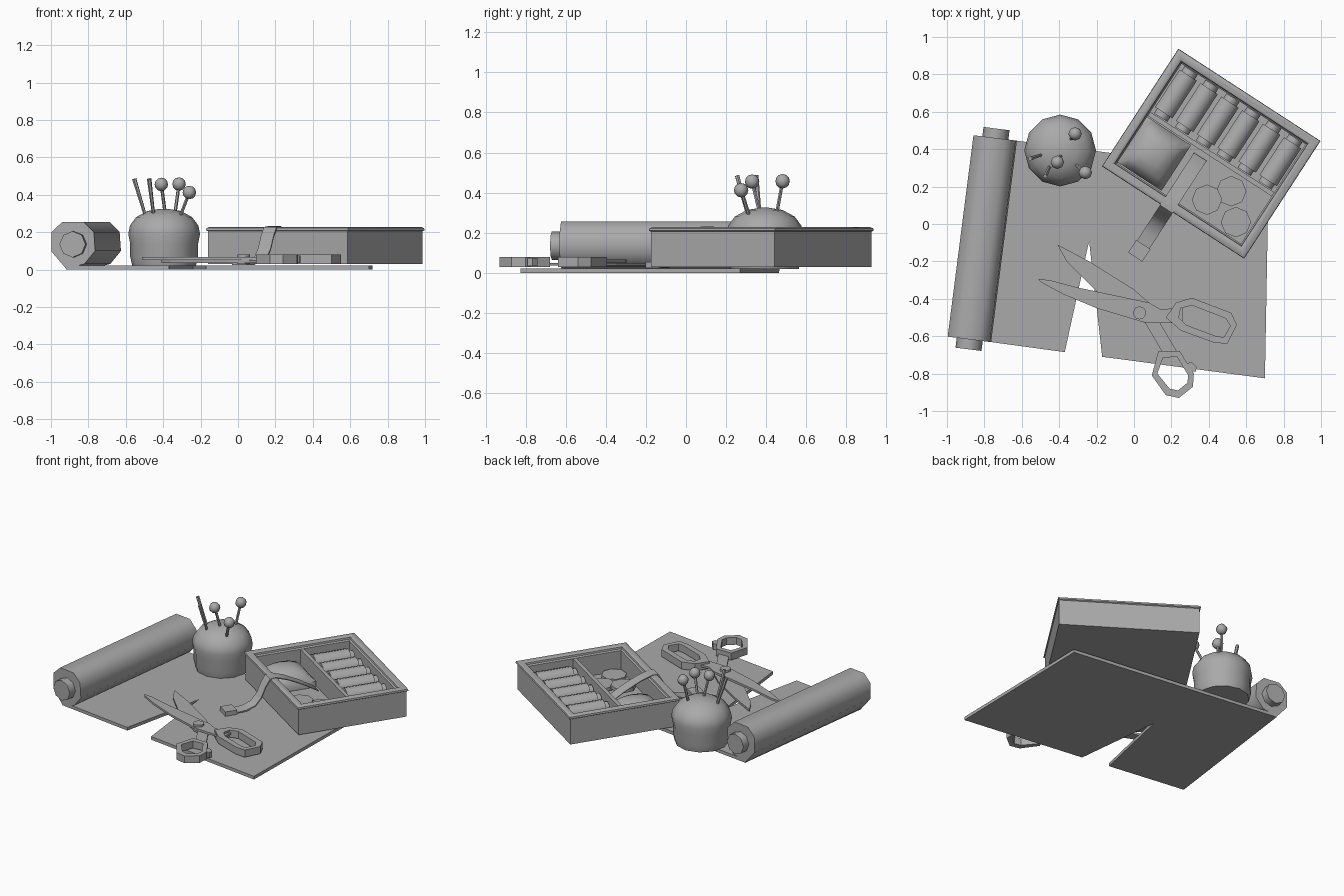
import bpy, bmesh, math
from mathutils import Matrix, Vector

cube = bpy.data.objects.get("Cube")
if cube:
    bpy.data.objects.remove(cube, do_unlink=True)

grey = bpy.data.materials.new("plain_grey")
grey.use_nodes = True
COLOR = (0.4, 0.4, 0.4, 1)
grey.diffuse_color = COLOR
grey.node_tree.nodes["Principled BSDF"].inputs["Base Color"].default_value = COLOR

# Local frame of the turned sewing box
BOX = Matrix.Translation((0.413, 0.376, 0)) @ Matrix.Rotation(math.radians(-33), 4, 'Z')
WORLD = Matrix.Identity(4)


def finish(name, bm, matrix=WORLD, smooth=None):
    bmesh.ops.recalc_face_normals(bm, faces=bm.faces)
    mesh = bpy.data.meshes.new(name)
    bm.to_mesh(mesh)
    bm.free()
    obj = bpy.data.objects.new(name, mesh)
    obj.matrix_world = matrix
    mesh.materials.append(grey)
    bpy.context.collection.objects.link(obj)
    if smooth:
        bpy.ops.object.select_all(action='DESELECT')
        obj.select_set(True)
        bpy.context.view_layer.objects.active = obj
        bpy.ops.object.shade_smooth_by_angle(angle=math.radians(smooth))
    return obj


def loft(name, loops, matrix=WORLD, smooth=None, closed=False):
    """Skin equal-length loops; cap the ends, or join last to first."""
    bm = bmesh.new()
    rings = [[bm.verts.new(p) for p in loop] for loop in loops]
    n = len(rings[0])
    pairs = list(zip(rings, rings[1:]))
    if closed:
        pairs.append((rings[-1], rings[0]))
    else:
        bm.faces.new(rings[0])
        bm.faces.new(rings[-1])
    for a, b in pairs:
        for i in range(n):
            j = (i + 1) % n
            bm.faces.new((a[i], a[j], b[j], b[i]))
    return finish(name, bm, matrix, smooth)


def slab(name, pts, z0, z1, matrix=WORLD):
    return loft(name, [[(x, y, z) for x, y in pts] for z in (z0, z1)], matrix)


def block(name, u0, u1, v0, v1, z0, z1, matrix=WORLD):
    return slab(name, [(u0, v0), (u1, v0), (u1, v1), (u0, v1)], z0, z1, matrix)


def rod(name, a, b, r, sides=8, r2=None, matrix=WORLD, smooth=50):
    a, b = Vector(a), Vector(b)
    bm = bmesh.new()
    turn = (b - a).to_track_quat('Z', 'Y').to_matrix().to_4x4()
    bmesh.ops.create_cone(bm, cap_ends=True, segments=sides, radius1=r,
                          radius2=r if r2 is None else r2, depth=(b - a).length,
                          matrix=Matrix.Translation((a + b) / 2) @ turn)
    return finish(name, bm, matrix, smooth)


def ring(name, inner, outer, z0, z1):
    def lift(pts, z):
        return [(x, y, z) for x, y in pts]
    return loft(name, [lift(outer, z0), lift(outer, z1), lift(inner, z1), lift(inner, z0)],
                closed=True)


# Cloth sheet with a cut wedge
slab("cloth_sheet", [(-0.92, -0.61), (-0.37, -0.685), (-0.24, -0.09), (-0.17, -0.71),
                     (0.70, -0.825), (0.72, 0.27), (-0.78, 0.465)], 0, 0.022)

# Rolled end of the cloth, its lower corner running into the sheet
profile = [(-0.117, 0.2), (-0.06, 0.255), (0.055, 0.255), (0.11, 0.2),
           (0.117, 0.1), (0.06, 0.03), (-0.04, 0.005), (-0.117, 0.095)]
ends = [(-0.88, -0.617), (-0.742, 0.46)]
loft("cloth_roll", [[(cx + 0.993 * x, cy - 0.125 * x, z) for x, z in profile]
                    for cx, cy in ends], smooth=50)
rod("roll_core", (-0.885, -0.67, 0.135), (-0.735, 0.51, 0.135), 0.07)

# Pincushion
outline = [(0.17, 0.02), (0.182, 0.07), (0.182, 0.14), (0.192, 0.19), (0.183, 0.235),
           (0.15, 0.28), (0.09, 0.313), (0.02, 0.325)]
loft("pincushion", [[(-0.395 + r * math.cos(a), 0.393 + r * math.sin(a), z)
                     for a in (math.tau * i / 12 for i in range(12))]
                    for r, z in outline], smooth=60)

# Pins with ball heads, and two needles
pins = [((-0.388, 0.37, 0.29), (-0.41, 0.33, 0.455)),
        ((-0.34, 0.45, 0.28), (-0.315, 0.482, 0.457)),
        ((-0.315, 0.32, 0.27), (-0.26, 0.275, 0.412))]
for foot, head in pins:
    rod("pin_shaft", foot, head, 0.009, 6)
    bm = bmesh.new()
    bmesh.ops.create_uvsphere(bm, u_segments=8, v_segments=6, radius=0.036,
                              matrix=Matrix.Translation(head))
    finish("pin_head", bm, smooth=60)
rod("needle", (-0.493, 0.37, 0.28), (-0.555, 0.35, 0.485), 0.008, 6, 0.012)
rod("needle", (-0.45, 0.31, 0.28), (-0.475, 0.255, 0.485), 0.008, 6, 0.012)

# Sewing box shell: outside, rounded rim, inside walls, floor
steps = [(0, 0.03), (0, 0.205), (-0.008, 0.21), (-0.006, 0.222), (0.006, 0.228),
         (0.028, 0.228), (0.04, 0.22), (0.042, 0.208), (0.05, 0.2), (0.05, 0.06)]
loft("sewing_box", [[(sx * (0.445 - d), sy * (0.367 - d), z)
                     for sx, sy in ((-1, -1), (1, -1), (1, 1), (-1, 1))]
                    for d, z in steps], BOX, 35)
block("box_divider", -0.4, 0.4, -0.015, 0.01, 0.06, 0.2, BOX)

# Thread spools
for i in range(6):
    u = -0.332 + i * 0.133
    rod("spool_core", (u, 0.015, 0.12), (u, 0.315, 0.12), 0.042, 8, matrix=BOX)
    rod("spool_thread", (u, 0.045, 0.12), (u, 0.285, 0.12), 0.058, 10, matrix=BOX)

# Puffed fabric pad
N = 6
bm = bmesh.new()
bmesh.ops.create_grid(bm, x_segments=N, y_segments=N, size=1)
for v in bm.verts:
    x, y = v.co.x, v.co.y
    v.co = (-0.255 + 0.14 * x, -0.166 + 0.145 * y,
            0.1 + 0.085 * math.sqrt((1 - x * x) * (1 - y * y)))
rim = [e for e in bm.edges if e.is_boundary]
skirt = bmesh.ops.extrude_edge_only(bm, edges=rim)["geom"]
for v in skirt:
    if isinstance(v, bmesh.types.BMVert):
        v.co.z = 0.06
finish("fabric_pad", bm, BOX, 50)

# Measuring tape hanging over the rim, with an end tab
path = [(-0.05, 0.09), (-0.15, 0.15), (-0.26, 0.205), (-0.34, 0.232), (-0.38, 0.228),
        (-0.41, 0.18), (-0.44, 0.11), (-0.48, 0.062), (-0.54, 0.04), (-0.62, 0.034)]
loft("measuring_tape", [[(-0.08, v, z), (0, v, z), (0, v + 0.004, z - 0.008),
                         (-0.08, v + 0.004, z - 0.008)] for v, z in path], BOX, 40)
block("tape_end_tab", -0.085, 0.005, -0.685, -0.605, 0.024, 0.055, BOX)

# Buttons
for x, y, z in ((0.39, 0.13, 0.08), (0.52, 0.175, 0.068), (0.545, 0.01, 0.062)):
    rod("button", (x, y, z), (x, y, z + 0.025), 0.081, 8)

# Scissor blades with their shanks
slab("blade_upper", [(-0.51, -0.295), (-0.45, -0.3), (-0.3, -0.34), (0.08, -0.42),
                     (0.14, -0.455), (0.26, -0.45), (0.26, -0.53), (0.12, -0.53),
                     (0.05, -0.525), (-0.2, -0.45), (-0.38, -0.375), (-0.5, -0.31)],
     0.052, 0.066)
slab("blade_lower", [(-0.41, -0.11), (-0.24, -0.2), (0.0, -0.35), (0.09, -0.43),
                     (0.14, -0.53), (0.24, -0.7), (0.16, -0.7), (0.06, -0.53),
                     (-0.05, -0.47), (-0.2, -0.36), (-0.36, -0.2)], 0.036, 0.05)
rod("pivot_screw", (0.03, -0.475, 0.03), (0.03, -0.475, 0.08), 0.035, 10)

# Scissor handles
ring("handle_large",
     [(0.25, -0.45), (0.31, -0.435), (0.49, -0.505), (0.515, -0.545),
      (0.48, -0.605), (0.44, -0.6), (0.28, -0.54), (0.24, -0.5)],
     [(0.225, -0.42), (0.31, -0.395), (0.52, -0.475), (0.55, -0.54),
      (0.50, -0.64), (0.43, -0.635), (0.25, -0.57), (0.17, -0.5)], 0.03, 0.08)
ring("handle_small",
     [(0.155, -0.715), (0.125, -0.8), (0.19, -0.88), (0.235, -0.89),
      (0.285, -0.85), (0.29, -0.81), (0.23, -0.71)],
     [(0.13, -0.68), (0.095, -0.81), (0.17, -0.915), (0.24, -0.93),
      (0.315, -0.87), (0.32, -0.8), (0.245, -0.68)], 0.03, 0.08)
slab("handle_stop", [(0.265, -0.745), (0.31, -0.74), (0.335, -0.765), (0.33, -0.79),
                     (0.295, -0.785)], 0.035, 0.075)
